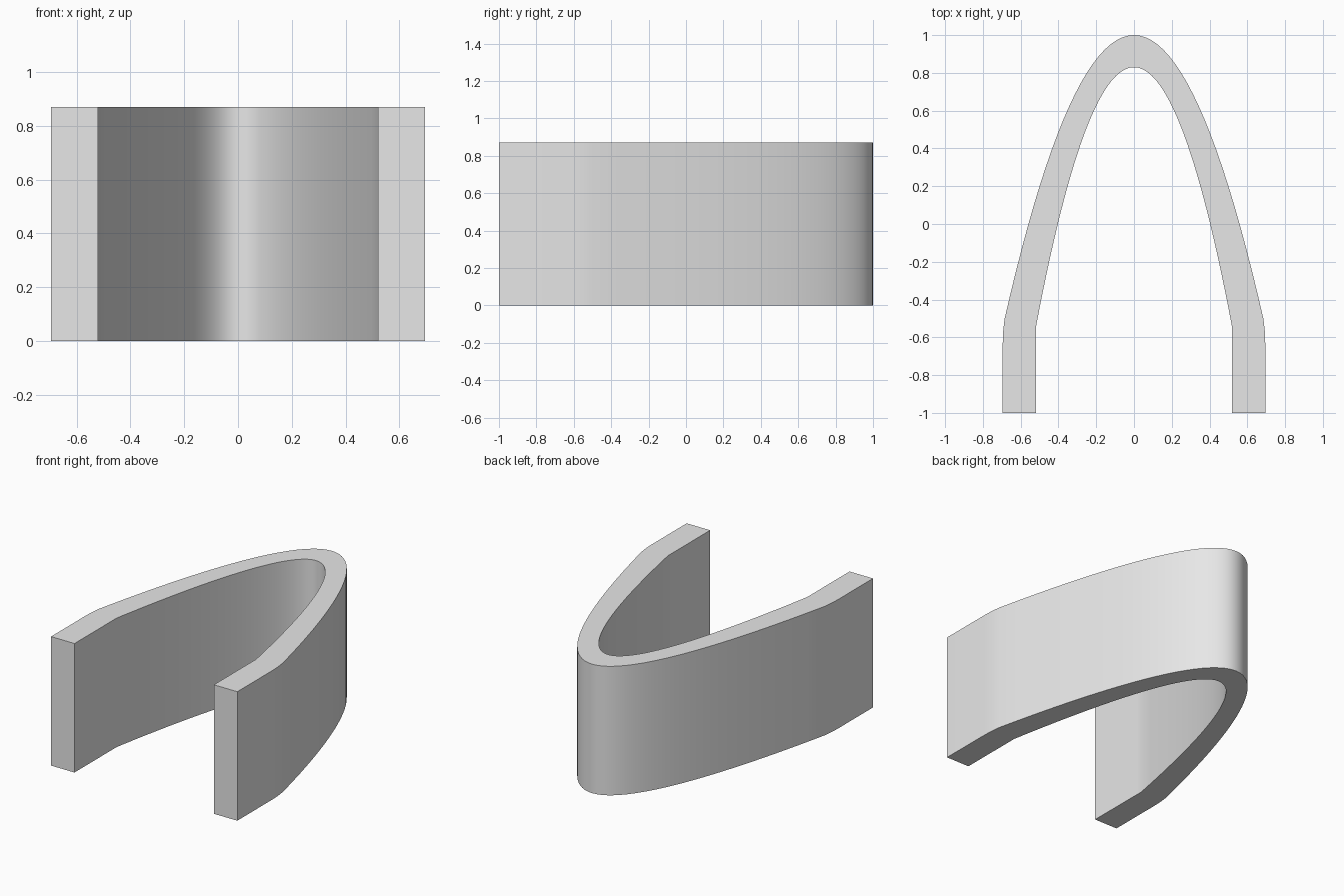
import bpy
import bmesh
import math

cube = bpy.data.objects.get("Cube")
if cube:
    bpy.data.objects.remove(cube, do_unlink=True)

HEIGHT = 0.87
STEPS = 22


def parabola(width, tip, bend):
    """Half of an arch, from the tip at the back to where the leg begins."""
    xs = [width * i / STEPS for i in range(STEPS + 1)]
    return [(x, tip - bend * x * x) for x in xs]


def mirrored(half):
    return [(-x, y) for x, y in reversed(half[1:])] + half


# Inner and outer outlines: parabolic arch, then straight legs
inner = mirrored(parabola(0.52, 0.83, 5.1)
                 + [(0.52, -0.59), (0.52, -0.64), (0.52, -1)])
outer = mirrored(parabola(0.685, 1.0, 3.2)
                 + [(0.692, -0.56), (0.695, -0.63), (0.695, -1)])

# Band: a four-cornered section swept along the outlines
bm = bmesh.new()
sections = []
for (ix, iy), (ox, oy) in zip(inner, outer):
    corners = [(ix, iy, 0), (ox, oy, 0), (ox, oy, HEIGHT), (ix, iy, HEIGHT)]
    sections.append([bm.verts.new(c) for c in corners])
for a, b in zip(sections, sections[1:]):
    for k in range(4):
        n = (k + 1) % 4
        bm.faces.new((a[k], a[n], b[n], b[k]))
# Leg ends
bm.faces.new(sections[0])
bm.faces.new(sections[-1])
bmesh.ops.recalc_face_normals(bm, faces=bm.faces)

mesh = bpy.data.meshes.new("arched_band")
bm.to_mesh(mesh)
bm.free()
band = bpy.data.objects.new("arched_band", mesh)
bpy.context.collection.objects.link(band)

# Plain grey material
grey = bpy.data.materials.new("light_grey")
grey.use_nodes = True
colour = (0.8, 0.8, 0.8, 1)
grey.diffuse_color = colour
grey.node_tree.nodes["Principled BSDF"].inputs["Base Color"].default_value = colour
mesh.materials.append(grey)

# Smooth along the curve, sharp at the rims
bpy.ops.object.select_all(action="DESELECT")
band.select_set(True)
bpy.context.view_layer.objects.active = band
bpy.ops.object.shade_smooth_by_angle(angle=math.radians(30))
